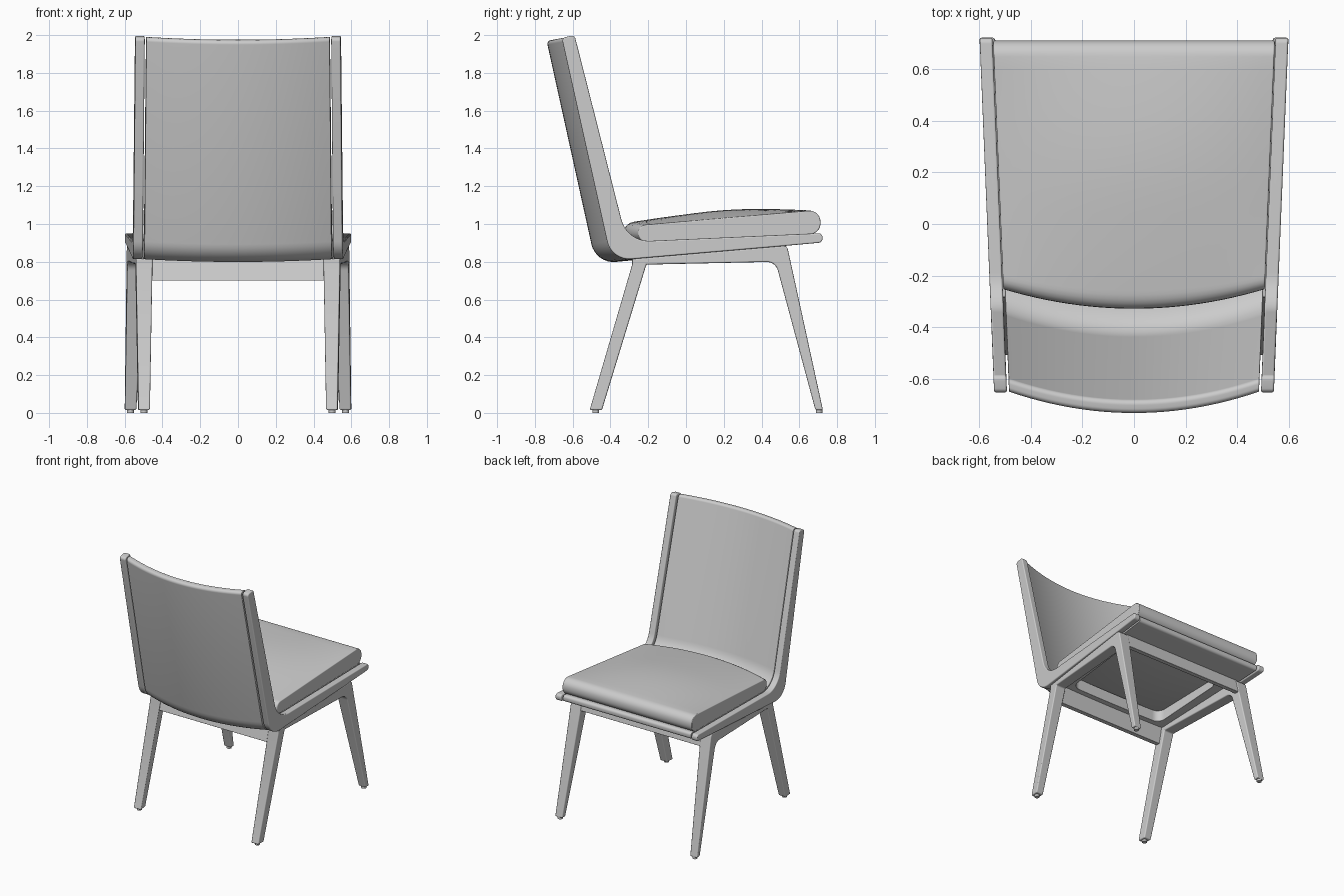
import bpy, bmesh, math
from mathutils import Vector

if "Cube" in bpy.data.objects:
    bpy.data.objects.remove(bpy.data.objects["Cube"])


def fillet(corners, seg=8):
    """Round the corners (a, b, radius) of a closed 2D profile."""
    out, n = [], len(corners)
    for i, (a, b, r) in enumerate(corners):
        p = Vector((a, b))
        if r == 0:
            out.append(p)
            continue
        d1 = (Vector(corners[i - 1][:2]) - p).normalized()
        d2 = (Vector(corners[(i + 1) % n][:2]) - p).normalized()
        half = d1.angle(d2) / 2
        c = p + (d1 + d2).normalized() * (r / math.sin(half))
        t = r / math.tan(half)
        v1, v2 = p + d1 * t - c, p + d2 * t - c
        ang = v1.angle_signed(v2)
        a0 = math.atan2(v1.y, v1.x)
        for k in range(seg + 1):
            th = a0 - ang * k / seg
            out.append(c + Vector((math.cos(th), math.sin(th))) * r)
    return out


def loft(name, prof, us, fn, bevel=0.0, cutter=None):
    """Sweep a profile over stations us; fn(u, a, b) gives the 3D point."""
    bm = bmesh.new()
    rings = [[bm.verts.new(fn(u, p[0], p[1])) for p in prof] for u in us]
    n = len(prof)
    for r0, r1 in zip(rings, rings[1:]):
        for i in range(n):
            j = (i + 1) % n
            bm.faces.new((r0[i], r0[j], r1[j], r1[i]))
    bm.faces.new(rings[0])
    bm.faces.new(rings[-1])
    bmesh.ops.recalc_face_normals(bm, faces=bm.faces)
    me = bpy.data.meshes.new(name)
    bm.to_mesh(me)
    bm.free()
    ob = bpy.data.objects.new(name, me)
    bpy.context.collection.objects.link(ob)
    bpy.ops.object.select_all(action='DESELECT')
    ob.select_set(True)
    bpy.context.view_layer.objects.active = ob
    bpy.ops.object.shade_smooth_by_angle(angle=math.radians(35))
    if cutter:
        m = ob.modifiers.new("opening", 'BOOLEAN')
        m.operation, m.object, m.solver = 'DIFFERENCE', cutter, 'EXACT'
    if bevel:
        m = ob.modifiers.new("bevel", 'BEVEL')
        m.width, m.segments, m.limit_method = bevel, 3, 'ANGLE'
        m.angle_limit = math.radians(40)
        m.harden_normals = True
    return ob


def clamp(v):
    return max(0.0, min(1.0, v))


def inner(y):
    return 0.52 + 0.041 * y      # inner face of the side rails


def bow(u, y):
    return (1 - u * u) * clamp(-y / 0.3)


WIDE = [-1 + i / 12 for i in range(25)]

# Side rails: L-shaped, running from the back top to the seat front
rail = fillet([(-0.59, 2.0, 0.02), (-0.312, 0.905, 0.15), (0.724, 0.952, 0.022),
               (0.722, 0.902, 0.022), (0.50, 0.882, 0), (-0.395, 0.805, 0.12),
               (-0.658, 1.985, 0.02)])
for s, side in ((1, "right"), (-1, "left")):
    loft("side_rail_" + side, rail, (0, 1),
         lambda u, y, z: (s * (inner(y) + 0.05 * u), y, z), 0.008)

# Opening under the seat
hole = fillet([(-0.40, -0.2, 0.06), (0.40, -0.2, 0.06),
               (0.42, 0.42, 0.06), (-0.42, 0.42, 0.06)])
cut = loft("seat_opening_cutter", hole, (0.7, 1.1), lambda u, x, y: (x, y, u))
cut.hide_render = True
cut.hide_viewport = False
cut.display_type = 'WIRE'

# Curved back panel continuing into the seat pan
shell = fillet([(-0.603, 1.993, 0.02), (-0.328, 0.903, 0.14), (0.712, 0.95, 0.02),
                (0.712, 0.902, 0.02), (0.50, 0.882, 0), (-0.395, 0.805, 0.12),
                (-0.655, 1.985, 0.02)])
loft("back_and_seat_shell", shell, WIDE,
     lambda u, y, z: (u * (inner(y) - 0.008), y - 0.083 * bow(u, y),
                      z - 0.015 * bow(u, y)), 0.004, cut)


# Domed seat cushion
def cushion_point(u, y, z):
    dome = 0.042 * (1 - u * u) * math.sin(math.pi * clamp((y + 0.335) / 1.0))
    return (u * (inner(y) - 0.002), y - 0.09 * bow(u, y),
            z + (dome if z > 0.96 else 0))


top = [(-0.2 + 0.08 * i, 0.997 + 0.0069 * i, 0) for i in range(11)]
cushion = fillet([(-0.34, 0.985, 0.045)] + top +
                 [(0.712, 1.075, 0.058), (0.712, 0.948, 0.058), (-0.22, 0.905, 0)])
loft("seat_cushion", cushion, WIDE, cushion_point, 0.006)

# Leg frames: front leg, side apron and rear leg in one piece
frame = fillet([(0.725, 0.015, 0), (0.535, 0.886, 0.025), (-0.285, 0.815, 0),
                (-0.285, 0.785, 0), (-0.51, 0.015, 0), (-0.445, 0.015, 0),
                (-0.21, 0.785, 0), (0.474, 0.80, 0.06), (0.685, 0.015, 0)])


def leg_x(u, y, z):
    return 0.557 + 0.06 * y - u * (0.06 + 0.028 * z / 0.8)


for s, side in ((1, "right"), (-1, "left")):
    loft("leg_frame_" + side, frame, (0, 1),
         lambda u, y, z: (s * leg_x(u, y, z), y, z), 0.008)
    for y, end in ((0.705, "front"), (-0.478, "rear")):
        bpy.ops.mesh.primitive_cylinder_add(
            vertices=20, radius=0.018, depth=0.02,
            location=(s * leg_x(0.5, y, 0), y, 0.01))
        bpy.context.object.name = f"foot_pad_{end}_{side}"

# Cross aprons between the legs
aprons = {
    "rear_apron": (0.46, [(-0.30, 0.70), (-0.265, 0.70), (-0.235, 0.822), (-0.27, 0.819)]),
    "front_apron": (0.51, [(0.553, 0.78), (0.518, 0.78), (0.495, 0.882), (0.53, 0.885)]),
}
for name, (w, prof) in aprons.items():
    loft(name, prof, (-w, w), lambda u, y, z: (u, y, z), 0.003)
